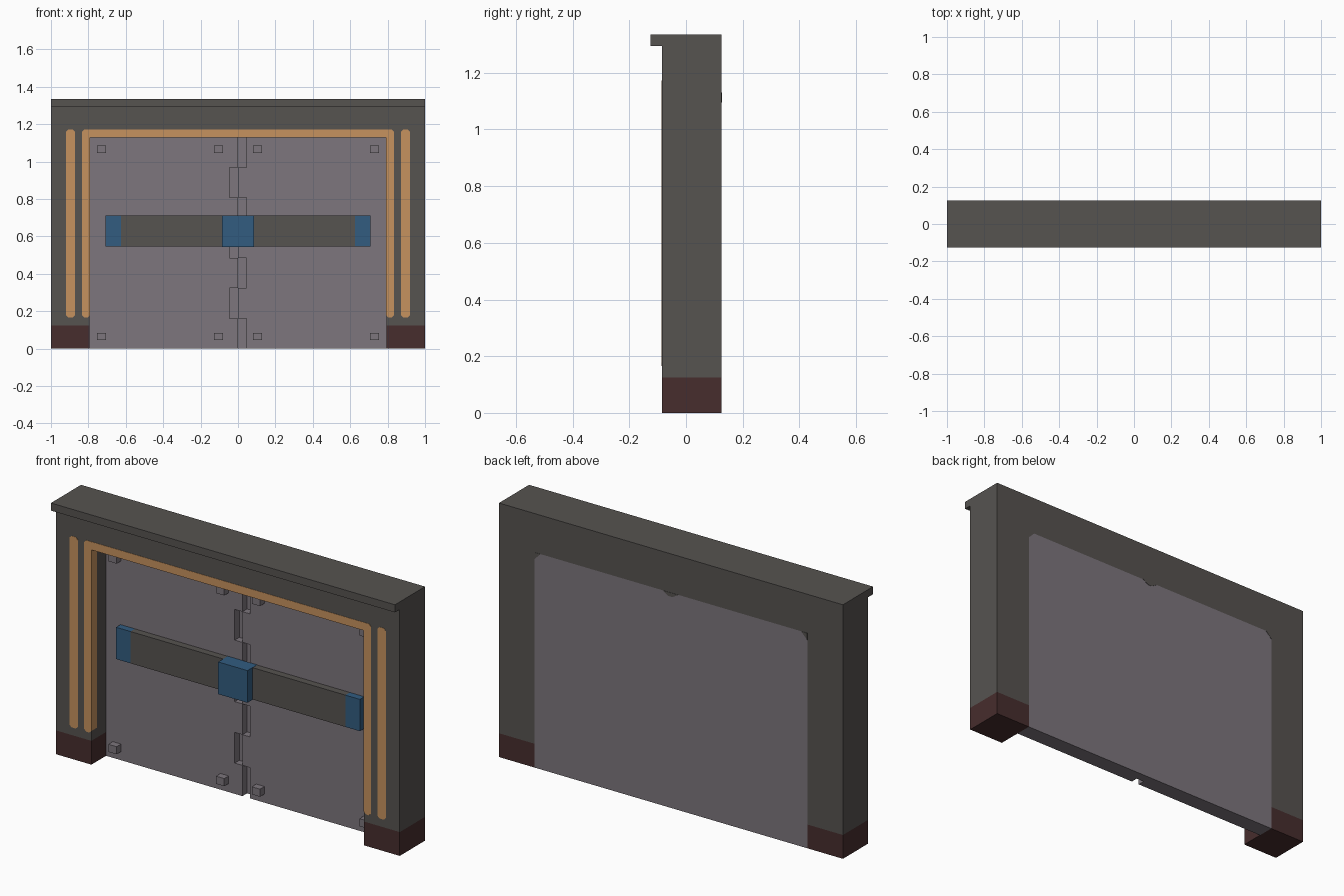
import bpy, bmesh

cube = bpy.data.objects.get("Cube")
if cube:
    bpy.data.objects.remove(cube, do_unlink=True)


def material(name, rgb):
    lin = [((c / 255 + 0.055) / 1.055) ** 2.4 for c in rgb] + [1.0]
    m = bpy.data.materials.new(name)
    m.use_nodes = True
    m.diffuse_color = lin
    bsdf = m.node_tree.nodes["Principled BSDF"]
    bsdf.inputs["Base Color"].default_value = lin
    bsdf.inputs["Roughness"].default_value = 0.8
    return m


GREY = material("dark_grey", (86, 83, 80))
BROWN = material("dark_brown", (71, 45, 45))
LILAC = material("lilac_grey", (125, 118, 125))
GOLD = material("gold", (198, 146, 94))
BLUE = material("blue", (50, 92, 128))


def prism(name, pts, y0, y1, mat):
    """Extrude an (x, z) outline from y0 to y1."""
    bm = bmesh.new()
    face = bm.faces.new([bm.verts.new((x, y0, z)) for x, z in pts])
    ext = bmesh.ops.extrude_face_region(bm, geom=[face])
    verts = [v for v in ext["geom"] if isinstance(v, bmesh.types.BMVert)]
    bmesh.ops.translate(bm, verts=verts, vec=(0, y1 - y0, 0))
    bmesh.ops.recalc_face_normals(bm, faces=bm.faces)
    mesh = bpy.data.meshes.new(name)
    bm.to_mesh(mesh)
    bm.free()
    mesh.materials.append(mat)
    obj = bpy.data.objects.new(name, mesh)
    bpy.context.collection.objects.link(obj)
    return obj


def box(name, x0, x1, y0, y1, z0, z1, mat):
    return prism(name, [(x0, z0), (x1, z0), (x1, z1), (x0, z1)], y0, y1, mat)


def mirrored(half):
    """Close an outline by mirroring its half across x = 0."""
    return half + [(-x, z) for x, z in reversed(half)]


FRONT, BACK, TOP = -0.085, 0.125, 1.335
OPEN_X, OPEN_Z = 0.793, 1.131     # half width and height of the opening
FOOT = 0.125
DOOR, GROOVE = 0.037, 0.075       # door front and seam floor in y
PROUD = 0.0015                    # thickness of painted plates
C = 0.012                         # trim corner cut

# Gate frame, feet and overhanging cornice
prism("gate_frame", mirrored([(OPEN_X, OPEN_Z), (OPEN_X, FOOT), (1, FOOT), (1, TOP)]),
      FRONT, BACK, GREY)
box("cornice_lip", -1, 1, -0.125, FRONT, 1.295, TOP, GREY)
for side, s in (("left", 1), ("right", -1)):
    box(side + "_foot", s * OPEN_X, s, FRONT, BACK, 0, FOOT, BROWN)

# Gold trim: arch, its return into the opening, and outer strips
ZB, ZT = 0.166, 1.172
prism("arch_trim", mirrored([
    (OPEN_X - PROUD, OPEN_Z - PROUD), (OPEN_X - PROUD, ZB + C), (OPEN_X + C, ZB),
    (0.834 - C, ZB), (0.834, ZB + C), (0.834, ZT - C), (0.834 - C, ZT)]),
    FRONT - PROUD, FRONT, GOLD)
prism("arch_trim_return", mirrored([
    (OPEN_X - PROUD, OPEN_Z - PROUD), (OPEN_X - PROUD, ZB + C),
    (OPEN_X, ZB + C), (OPEN_X, OPEN_Z)]), FRONT, FRONT + 0.045, GOLD)
for side, s in (("left", 1), ("right", -1)):
    a, b = 0.871, 0.92
    outline = [(a, ZB + C), (a + C, ZB), (b - C, ZB), (b, ZB + C),
               (b, ZT - C), (b - C, ZT), (a + C, ZT), (a, ZT - C)]
    prism(side + "_outer_trim", [(s * x, z) for x, z in outline],
          FRONT - PROUD, FRONT, GOLD)

# Door: solid backing with two leaves separated by a zigzag seam
box("door_backing", -OPEN_X, OPEN_X, GROOVE, BACK, 0, OPEN_Z, LILAC)
SEAM, STEPS = 0.045, 7
edge = []
for i in range(STEPS):
    x = 0 if i % 2 == 0 else -SEAM
    edge += [(x, OPEN_Z * i / STEPS), (x, OPEN_Z * (i + 1) / STEPS)]
prism("right_door_leaf", [(-OPEN_X, 0)] + edge + [(-OPEN_X, OPEN_Z)], DOOR, GROOVE, LILAC)
prism("left_door_leaf", [(OPEN_X, 0)] + [(x + SEAM, z) for x, z in edge]
      + [(OPEN_X, OPEN_Z)], DOOR, GROOVE, LILAC)

# Grey corner cuts and centre nick on the back of the door
for side, s in (("left", 1), ("right", -1)):
    prism(side + "_back_corner", [(s * OPEN_X, OPEN_Z), (s * (OPEN_X - 0.035), OPEN_Z),
                                  (s * OPEN_X, OPEN_Z - 0.035)], BACK, BACK + PROUD, GREY)
prism("back_nick", [(-0.045, OPEN_Z), (-0.01, OPEN_Z - 0.02), (0.015, OPEN_Z - 0.02),
                    (0.045, OPEN_Z)], BACK, BACK + PROUD, GREY)

# Door studs
for x in (-0.73, -0.104, 0.104, 0.73):
    for z in (0.065, 1.067):
        box("door_stud", x - 0.024, x + 0.024, 0.0, DOOR, z - 0.02, z + 0.02, LILAC)

# Locking bar with blue ends and centre block
B0, B1 = 0.545, 0.712
box("locking_bar", -0.625, 0.625, 0.0, DOOR, B0, B1, GREY)
for side, s in (("left", 1), ("right", -1)):
    box(side + "_bar_end", s * 0.625, s * 0.709, 0.0, DOOR, B0, B1, BLUE)
box("bar_lock", -0.085, 0.085, -0.043, DOOR, B0 - 0.001, B1 + 0.001, BLUE)
